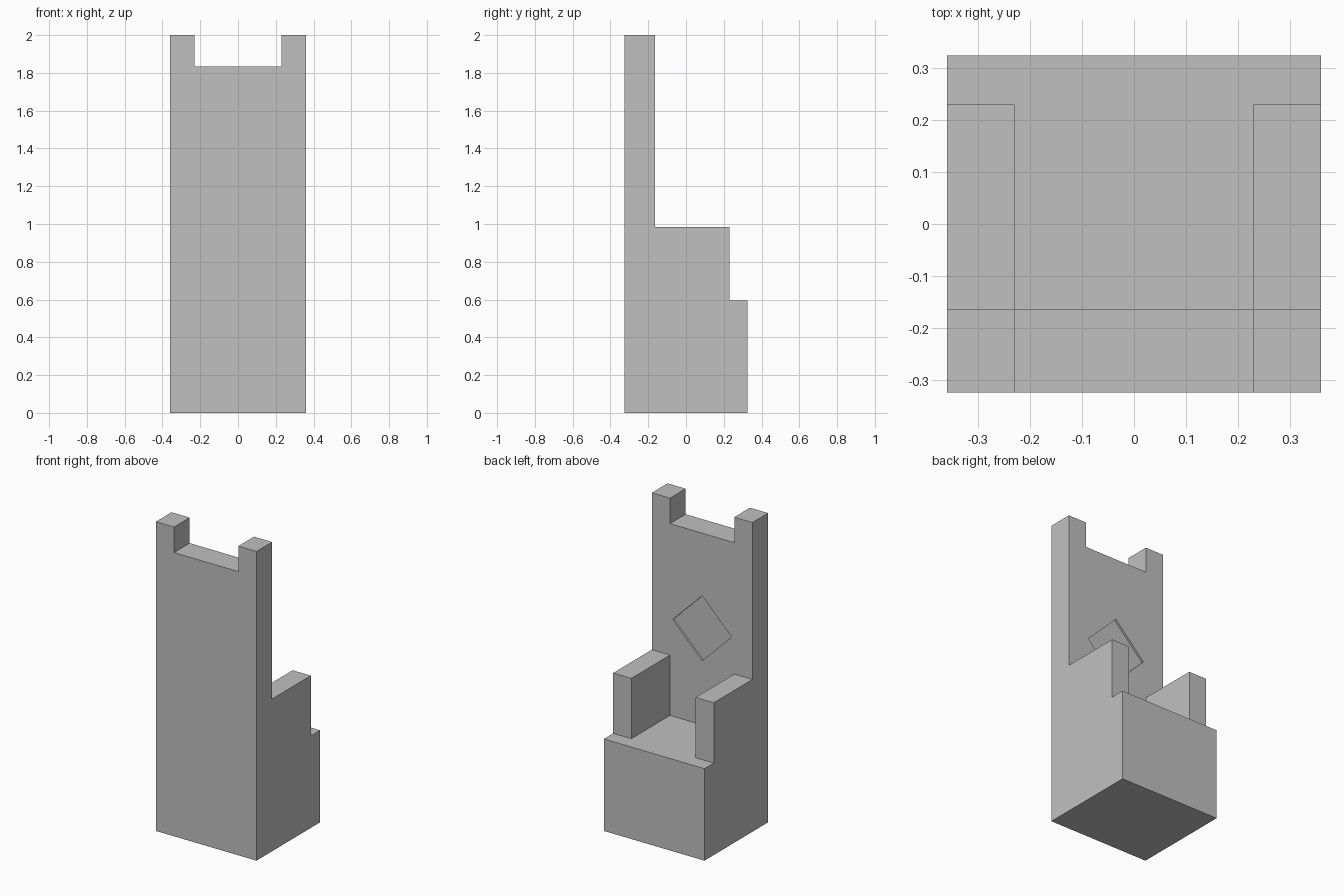
import bpy
from math import radians
from mathutils import Matrix

cube = bpy.data.objects.get("Cube")
if cube:
    bpy.data.objects.remove(cube, do_unlink=True)

stone = bpy.data.materials.new("grey stone")
stone.use_nodes = True
colour = (0.53, 0.53, 0.53, 1.0)
stone.diffuse_color = colour
stone.node_tree.nodes["Principled BSDF"].inputs["Base Color"].default_value = colour


def box(name, x, y, z):
    """Axis-aligned box from (low, high) ranges."""
    bpy.ops.mesh.primitive_cube_add(size=1)
    ob = bpy.context.object
    ob.name = name
    lows, highs = zip(x, y, z)
    size = [h - l for l, h in zip(lows, highs)]
    mid = [(h + l) / 2 for l, h in zip(lows, highs)]
    ob.data.transform(Matrix.Translation(mid) @ Matrix.Diagonal((*size, 1)))
    ob.data.materials.append(stone)
    return ob


def cut(target, cutter):
    cutter.hide_render = True
    cutter.hide_set(True)
    cutter.display_type = 'WIRE'
    mod = target.modifiers.new(cutter.name, 'BOOLEAN')
    mod.operation = 'DIFFERENCE'
    mod.solver = 'EXACT'
    mod.object = cutter
    bpy.context.view_layer.objects.active = target
    bpy.ops.object.modifier_apply(modifier=mod.name)
    bpy.data.objects.remove(cutter, do_unlink=True)


HALF_W, INNER = 0.36, 0.23
REAR, BACK_FACE, ARM_END, SEAT_END = -0.325, -0.165, 0.23, 0.325
SEAT_Z, ARM_Z, NOTCH_Z, TOP = 0.595, 0.985, 1.835, 2.0

# Solid seat block
box("seat_block", (-HALF_W, HALF_W), (BACK_FACE, SEAT_END), (0, SEAT_Z))

# Tall backrest with a notch between two corner posts
backrest = box("backrest", (-HALF_W, HALF_W), (REAR, BACK_FACE), (0, TOP))
cut(backrest, box("notch_cutter", (-INNER, INNER), (-1, 1), (NOTCH_Z, TOP + 1)))

# Shallow diamond recess in the backrest
side, depth = 0.298, 0.013
diamond = box("diamond_cutter", (-side / 2, side / 2), (-depth, depth), (-side / 2, side / 2))
diamond.data.transform(Matrix.Translation((0, BACK_FACE, 1.22)) @ Matrix.Rotation(radians(45), 4, 'Y'))
cut(backrest, diamond)

# Armrests
for name, s in (("left", 1), ("right", -1)):
    box(name + "_armrest", sorted((s * INNER, s * HALF_W)), (BACK_FACE, ARM_END), (SEAT_Z, ARM_Z))
